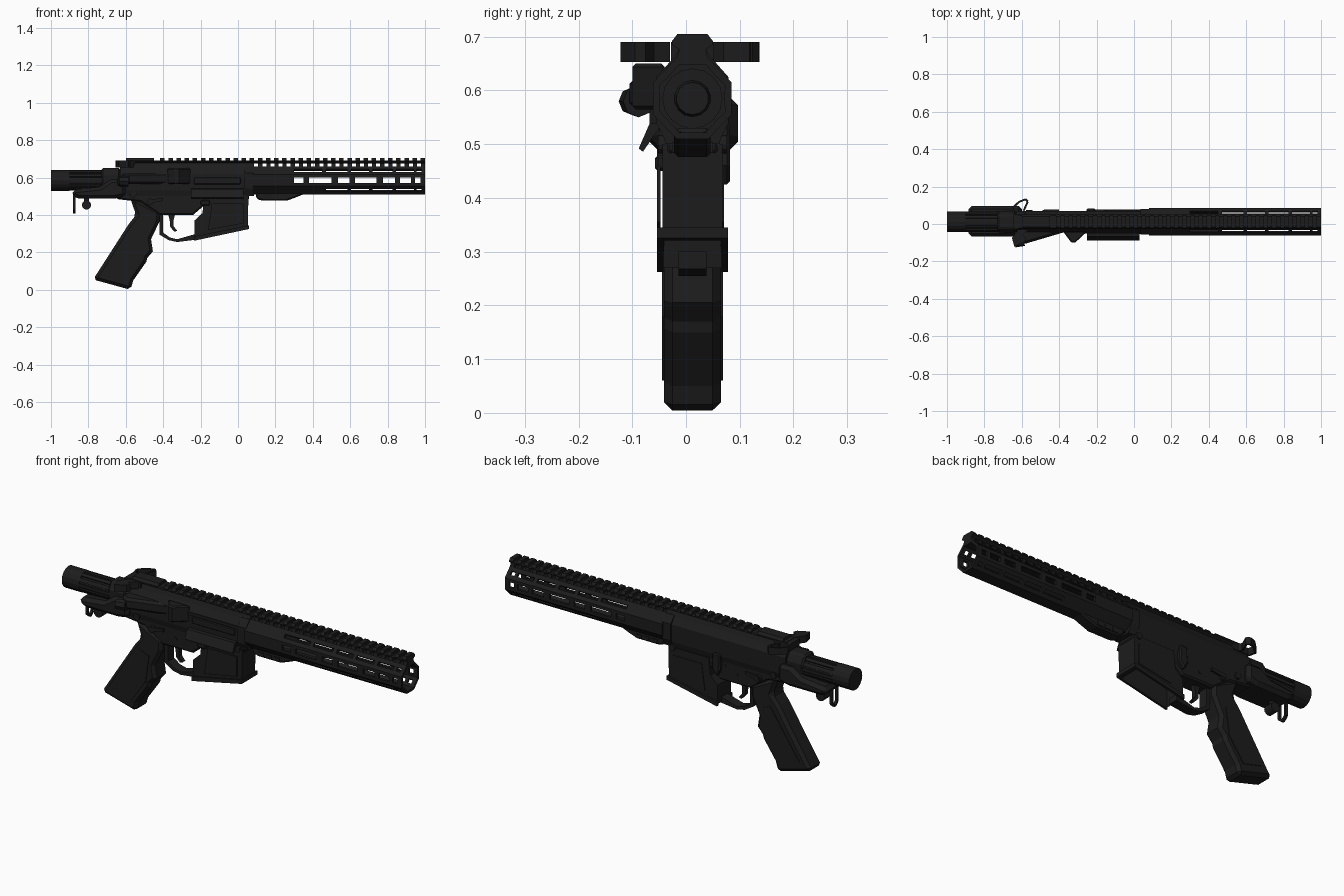
import bpy, bmesh, math
from mathutils import Vector, Matrix

cube = bpy.data.objects.get("Cube")
if cube:
    bpy.data.objects.remove(cube, do_unlink=True)

black = bpy.data.materials.new("matte_black")
black.use_nodes = True
black.diffuse_color = (0.012, 0.012, 0.012, 1)
black.node_tree.nodes["Principled BSDF"].inputs["Base Color"].default_value = black.diffuse_color
CY = 0.012  # bore line in y
BZ = 0.585  # bore line in z


def finish(name, bm, bevel=0.0):
    bmesh.ops.recalc_face_normals(bm, faces=bm.faces)
    me = bpy.data.meshes.new(name)
    bm.to_mesh(me)
    bm.free()
    me.materials.append(black)
    ob = bpy.data.objects.new(name, me)
    bpy.context.collection.objects.link(ob)
    if bevel:
        mod = ob.modifiers.new("bevel", "BEVEL")
        mod.width, mod.limit_method, mod.angle_limit = bevel, "ANGLE", math.radians(50)
    return ob


def add_prism(bm, axis, pts, lo, hi):
    place = {"x": lambda a, b, t: (t, a, b), "y": lambda a, b, t: (a, t, b),
             "z": lambda a, b, t: (a, b, t)}[axis]
    ends = [[bm.verts.new(place(a, b, t)) for a, b in pts] for t in (lo, hi)]
    bm.faces.new(ends[0])
    bm.faces.new(ends[1])
    n = len(pts)
    for i in range(n):
        j = (i + 1) % n
        bm.faces.new((ends[0][i], ends[0][j], ends[1][j], ends[1][i]))


def prism(name, axis, pts, lo, hi, bevel=0.0):
    bm = bmesh.new()
    add_prism(bm, axis, pts, lo, hi)
    return finish(name, bm, bevel)


def side(name, pts, half, bevel=0.0):
    """Side outline in x,z with a thickness centred on the bore."""
    return prism(name, "y", pts, CY - half, CY + half, bevel)


def rect(a0, a1, b0, b1):
    return [(a0, b0), (a1, b0), (a1, b1), (a0, b1)]


def box(name, x, y, z, bevel=0.0):
    return prism(name, "x", rect(*y, *z), *x, bevel)


def mirrored(half):
    """Close a right-hand y,z half outline across the bore plane."""
    return [(CY + a, b) for a, b in half] + [(CY - a, b) for a, b in reversed(half)]


def rod(name, start, end, r1, r2=None, sides=12):
    a, b = Vector(start), Vector(end)
    bm = bmesh.new()
    turn = (b - a).to_track_quat("Z", "Y").to_matrix().to_4x4()
    bmesh.ops.create_cone(bm, cap_ends=True, segments=sides, radius1=r1,
                          radius2=r1 if r2 is None else r2, depth=(b - a).length,
                          matrix=Matrix.Translation((a + b) / 2) @ turn)
    return finish(name, bm)


# Slotted octagonal handguard
corners = [(.03, .66), (-.03, .66), (-.073, .615), (-.073, .555),
           (-.03, .51), (.03, .51), (.073, .555), (.073, .615)]
wide = [(.3, .35), (.38, .5), (.535, .595), (.625, .74), (.775, .84), (.865, .925), (.945, .975)]
thin = [(.47, .585), (.605, .7), (.72, .825), (.845, .94), (.955, .98)]
upper = [(.3, .45)] + thin
slots = {1: upper, 2: wide, 3: thin, 5: thin, 6: wide, 7: upper}
stations = sorted({.08, 1.0} | {x for s in (wide, upper) for pair in s for x in pair})
bm = bmesh.new()
for i in range(8):
    p, q = Vector(corners[i]), Vector(corners[(i + 1) % 8])
    cut = .27 if i in (2, 6) else .34
    cols = [p.lerp(q, t) for t in (0, cut, 1 - cut, 1)]
    for x0, x1 in zip(stations, stations[1:]):
        mid = (x0 + x1) / 2
        for k in range(3):
            if k == 1 and any(a < mid < b for a, b in slots.get(i, [])):
                continue
            u, v = cols[k], cols[k + 1]
            bm.faces.new([bm.verts.new((x, CY + w.x, w.y))
                          for x, w in ((x0, u), (x0, v), (x1, v), (x1, u))])
bmesh.ops.remove_doubles(bm, verts=bm.verts, dist=.0005)
guard = finish("handguard", bm)
wall = guard.modifiers.new("wall", "SOLIDIFY")
wall.thickness, wall.offset = .013, -1

# Top rail: dovetail strip, teeth, and spaced posts above the handguard
PITCH = .0435
strip = mirrored([(.024, .676), (.038, .685), (.034, .692)])
tooth = mirrored([(.038, .685), (.038, .692), (.028, .705)])
prism("rail_strip", "x", strip, -.62, 1.0)
prism("rail_rear", "x", tooth, -.6, -.45)
bm = bmesh.new()
for i in range(33):
    x = 1 - i * PITCH
    add_prism(bm, "x", tooth, x - .024, x)
finish("rail_teeth", bm)
bm = bmesh.new()
for i in range(21):
    x = 1 - i * PITCH
    add_prism(bm, "x", mirrored([(.03, .655), (.024, .678)]), x - .022, x)
finish("rail_posts", bm)

# Handguard underside and inner nut
side("handguard_lower_block", [(.09, .53), (.1, .485), (.13, .476), (.26, .476), (.3, .49),
                               (.35, .51), (.45, .515), (.45, .53)], .034, .012)
for i in range(3):
    x = .135 + i * .045
    box("lower_block_panel", (x, x + .032), (CY - .038, CY + .038), (.484, .504))
rod("barrel_nut", (.07, CY, BZ), (.14, CY, BZ), .056, sides=16)
rod("bolt_face", (.13, CY, BZ), (.16, CY, BZ), .036, .03, 14)

# Upper receiver
prism("upper_receiver", "x", mirrored([(.05, .5), (.058, .53), (.058, .62), (.036, .655), (.024, .68)]),
      -.63, .085)
prism("receiver_front_ring", "x", mirrored([(.05, .505), (.067, .54), (.067, .625), (.036, .66)]),
      .035, .085)
prism("port_door", "x", [(-.05, .54), (-.068, .538), (-.088, .492), (-.08, .486), (-.05, .53)], -.25, .03)
box("bolt_carrier", (-.24, .02), (CY - .062, CY), (.56, .605), .008)
box("port_upper_rim", (-.26, .04), (CY - .064, CY), (.606, .62))
prism("shell_deflector", "z", [(-.38, -.04), (-.335, -.1), (-.315, -.1), (-.25, -.04)], .565, .65, .006)

# Forward assist with round button
prism("forward_assist_body", "z", [(-.36, -.04), (-.58, -.105), (-.62, -.085), (-.62, -.02)], .565, .625, .012)
rod("forward_assist_button", (-.59, -.088, .58), (-.64, -.1, .58), .03, .026, 8)

# Charging handle with two wings
box("charging_handle", (-.645, -.55), (CY - .04, CY + .04), (.655, .69))
prism("handle_latch_right", "z", [(-.56, -.03), (-.6, -.06), (-.575, -.075), (-.585, -.095), (-.64, -.122),
                                  (-.652, -.075), (-.62, -.03)], .653, .69)
bm = bmesh.new()
loop = [(-.64, .05), (-.65, .085), (-.615, .118), (-.58, .132), (-.568, .12), (-.59, .07), (-.58, .05)]
for a, b in zip(loop, loop[1:]):
    d = (Vector(b) - Vector(a)).normalized().orthogonal() * .005
    add_prism(bm, "z", [(a[0] + d.x, a[1] + d.y), (b[0] + d.x, b[1] + d.y),
                        (b[0] - d.x, b[1] - d.y), (a[0] - d.x, a[1] - d.y)], .653, .69)
finish("handle_latch_left", bm)

# Lower receiver, open magazine well and its flared rim
side("lower_receiver", [(-.65, .6), (-.58, .6), (-.55, .535), (.06, .535), (.06, .48), (-.17, .46),
                        (-.24, .4), (-.42, .4), (-.52, .47), (-.65, .485)], .05, .008)
bm = bmesh.new()
add_prism(bm, "y", [(-.233, .27), (.052, .33), (.056, .5), (-.18, .5), (-.19, .41), (-.233, .37)],
          CY - .056, CY + .056)
bmesh.ops.recalc_face_normals(bm, faces=bm.faces)
floor = min(bm.faces, key=lambda f: f.calc_center_median().z)
bmesh.ops.inset_region(bm, faces=[floor], thickness=.012)
bmesh.ops.translate(bm, verts=floor.verts, vec=(0, 0, .1))
finish("magazine_well", bm)
for s in (-1, 1):
    y = CY + s * .06
    prism("well_rim_side", "y", [(-.235, .262), (.06, .325), (.06, .345), (-.235, .285)], y - .006, y + .006)
    prism("well_panel", "y", [(-.16, .32), (.03, .355), (.03, .46), (-.14, .46)], y - .006, y - .001 * s)
side("well_rim_front", [(.04, .321), (.06, .325), (.06, .345), (.04, .341)], .06)

# Controls on both sides
for s in (-1, 1):
    y = CY + s * .05
    rod("takedown_pin", (-.56, y, .51), (-.56, y + s * .012, .51), .017)
    rod("pivot_pin", (.03, y, .5), (.03, y + s * .014, .5), .017)
    rod("selector_hub", (-.47, y, .47), (-.47, y + s * .014, .47), .018)
    prism("selector_lever", "y", [(-.48, .462), (-.4, .475), (-.4, .49), (-.48, .482)], y + s * .006, y + s * .016)
    rod("trigger_pin", (-.34, y, .45), (-.34, y + s * .004, .45), .009)
    rod("hammer_pin", (-.27, y, .48), (-.27, y + s * .004, .48), .009)
box("release_button", (-.2, -.15), (CY - .07, CY - .04), (.45, .48), .006)
box("release_fence", (-.22, -.08), (CY - .062, CY - .04), (.485, .505), .005)
prism("bolt_catch", "y", [(-.25, .54), (-.21, .54), (-.205, .46), (-.235, .42), (-.255, .46)],
      CY + .04, CY + .07, .006)

# Trigger and guard
side("trigger", [(-.375, .41), (-.335, .41), (-.345, .37), (-.345, .34), (-.325, .315), (-.34, .31),
                 (-.362, .335), (-.365, .37)], .012)
side("trigger_guard", [(-.42, .41), (-.42, .295), (-.37, .265), (-.325, .255), (-.22, .268), (-.22, .3),
                       (-.325, .27), (-.365, .28), (-.4, .305), (-.4, .41)], .026)

# Grip with finger ridge and base cap
side("grip", [(-.58, .5), (-.42, .42), (-.42, .365), (-.465, .27), (-.455, .205), (-.485, .17), (-.49, .15),
              (-.56, .05), (-.575, 0), (-.775, .055), (-.755, .085), (-.585, .35), (-.545, .4)], .053, .016)
for s in (-1, 1):
    y = CY + s * .053
    prism("grip_panel", "y", [(-.54, .34), (-.49, .32), (-.51, .18), (-.595, .06), (-.71, .09)], y - .004, y + .004)

# Rear tube with lengthwise flutes
flutes = []
for i in range(12):
    for k, r in ((-.3, .055), (.3, .055), (.36, .049), (.64, .049)):
        t = math.tau * (i + k) / 12
        flutes.append((CY + r * math.cos(t), BZ + r * math.sin(t)))
prism("rear_tube", "x", flutes, -.91, -.62)
rod("rear_tube_end", (-1, CY, BZ), (-.9, CY, BZ), .056, sides=16)
prism("end_plate", "x", mirrored([(.04, .5), (.058, .55), (.058, .61), (.035, .65)]), -.73, -.63, .008)

# Tail mount under the tube with hanging loop and knob
mount = [(-.885, .535), (-.885, .5), (-.85, .487), (-.66, .487), (-.6, .5), (-.6, .59), (-.68, .59), (-.74, .55)]
prism("tail_mount", "y", mount, CY - .08, CY + .085, .02)
bm = bmesh.new()
for a, b in (((-.022, .52), (-.022, .43)), ((-.022, .43), (0, .412)), ((0, .412), (.022, .43)),
             ((.022, .43), (.022, .52))):
    d = (Vector(b) - Vector(a)).normalized().orthogonal() * .006
    add_prism(bm, "x", [(CY + p[0] + e * d.x, p[1] + e * d.y) for p, e in ((a, 1), (b, 1), (b, -1), (a, -1))],
              -.882, -.868)
finish("hanging_loop", bm)
rod("mount_stem", (-.81, CY, .5), (-.81, CY, .455), .014)
rod("mount_knob", (-.81, CY - .025, .453), (-.81, CY + .025, .453), .025)
